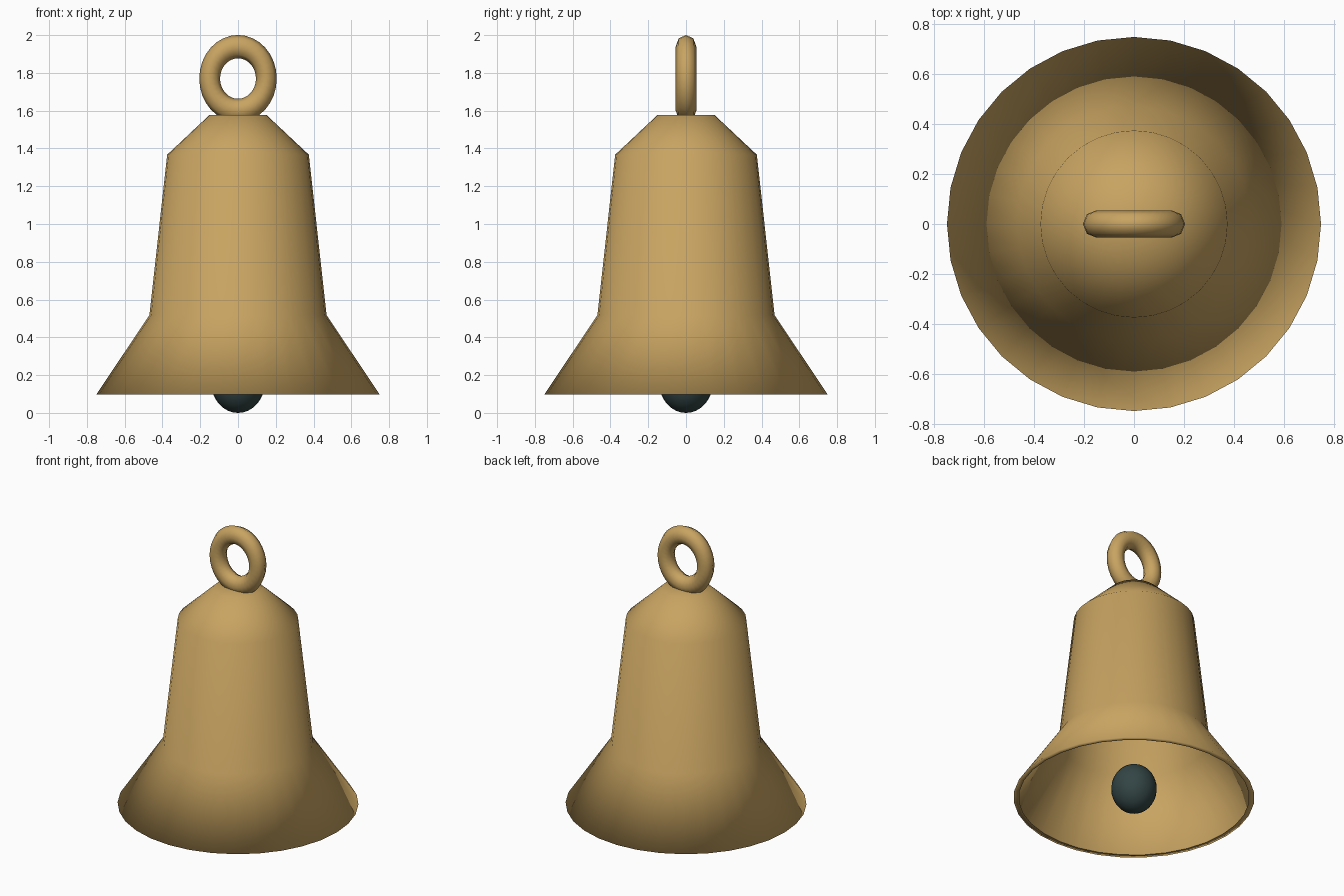
import bpy, bmesh, math

if "Cube" in bpy.data.objects:
    bpy.data.objects.remove(bpy.data.objects["Cube"])


def material(name, rgb):
    m = bpy.data.materials.new(name)
    m.diffuse_color = (*rgb, 1)
    m.use_nodes = True
    m.node_tree.nodes["Principled BSDF"].inputs["Base Color"].default_value = m.diffuse_color
    return m


brass = material("brass", (0.58, 0.37, 0.12))
iron = material("dark_iron", (0.033, 0.058, 0.058))


def smooth(ob, mat, angle):
    ob.data.materials.append(mat)
    bpy.ops.object.select_all(action='DESELECT')
    ob.select_set(True)
    bpy.context.view_layer.objects.active = ob
    bpy.ops.object.shade_smooth_by_angle(angle=math.radians(angle))


# Bell body: thin shell profile (radius, height) with an inturned lip, spun around z
profile = [(0.717, 0.098), (0.75, 0.098), (0.469, 0.517), (0.375, 1.367),
           (0.15, 1.578), (0, 1.578)]
bm = bmesh.new()
verts = [bm.verts.new((r, 0, z)) for r, z in profile]
edges = [bm.edges.new(pair) for pair in zip(verts, verts[1:])]
bmesh.ops.spin(bm, geom=verts + edges, cent=(0, 0, 0), axis=(0, 0, 1),
               angle=math.tau, steps=32, use_duplicate=False)
bmesh.ops.remove_doubles(bm, verts=bm.verts, dist=0.0005)
bmesh.ops.recalc_face_normals(bm, faces=bm.faces)
mesh = bpy.data.meshes.new("bell_body")
bm.to_mesh(mesh)
bm.free()
body = bpy.data.objects.new("bell_body", mesh)
bpy.context.collection.objects.link(body)
smooth(body, brass, 180)

# Hanging ring, slightly taller than wide
bpy.ops.mesh.primitive_torus_add(major_radius=0.15, minor_radius=0.055,
                                 major_segments=32, minor_segments=8,
                                 location=(0, 0, 1.77),
                                 rotation=(math.pi / 2, 0, 0))
ring = bpy.context.object
ring.name = "hanging_ring"
ring.scale = (1, 1.125, 1)
smooth(ring, brass, 60)

# Clapper ball
bpy.ops.mesh.primitive_uv_sphere_add(segments=24, ring_count=16, radius=0.142,
                                     location=(0, 0, 0.16))
clapper = bpy.context.object
clapper.name = "clapper"
clapper.scale.z = 1.127
smooth(clapper, iron, 60)
